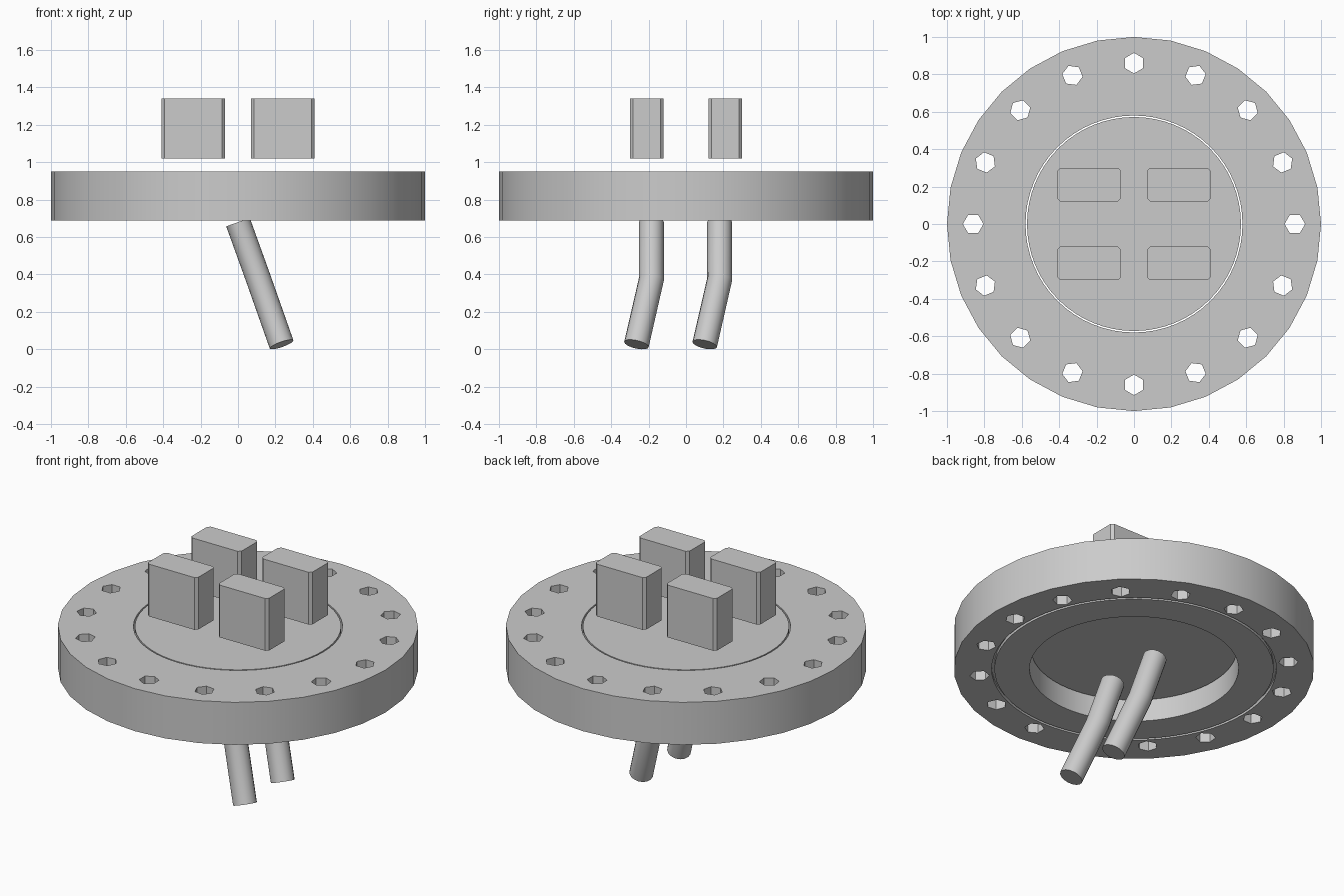
import bpy, bmesh, math
from mathutils import Matrix, Vector

if "Cube" in bpy.data.objects:
    bpy.data.objects.remove(bpy.data.objects["Cube"])

GREY = (0.6, 0.6, 0.6, 1)
grey = bpy.data.materials.new("plain grey")
grey.use_nodes = True
grey.diffuse_color = GREY
grey.node_tree.nodes["Principled BSDF"].inputs["Base Color"].default_value = GREY

BOTTOM, TOP = 0.69, 0.95      # flange faces
BOLTS, BOLT_CIRCLE = 16, 0.86


def add_object(name, bm):
    bmesh.ops.recalc_face_normals(bm, faces=bm.faces)
    mesh = bpy.data.meshes.new(name)
    bm.to_mesh(mesh)
    bm.free()
    mesh.materials.append(grey)
    obj = bpy.data.objects.new(name, mesh)
    bpy.context.collection.objects.link(obj)
    return obj


def add_cylinder(bm, radius, z0, z1, sides, place=Matrix()):
    bmesh.ops.create_cone(bm, cap_ends=True, segments=sides,
                          radius1=radius, radius2=radius, depth=z1 - z0,
                          matrix=place @ Matrix.Translation((0, 0, (z0 + z1) / 2)))


def cylinder(name, radius, z0, z1, sides):
    bm = bmesh.new()
    add_cylinder(bm, radius, z0, z1, sides)
    return add_object(name, bm)


def ring(name, inner, outer, z0, z1, sides):
    bm = bmesh.new()
    profile = [(inner, z0), (outer, z0), (outer, z1), (inner, z1)]
    loops = []
    for i in range(sides):
        a = math.tau * i / sides
        loops.append([bm.verts.new((r * math.cos(a), r * math.sin(a), z))
                      for r, z in profile])
    for i in range(sides):
        a, b = loops[i], loops[(i + 1) % sides]
        for k in range(4):
            n = (k + 1) % 4
            bm.faces.new((a[k], b[k], b[n], a[n]))
    return add_object(name, bm)


def activate(obj):
    bpy.ops.object.select_all(action='DESELECT')
    obj.select_set(True)
    bpy.context.view_layer.objects.active = obj


def cut(obj, cutter):
    activate(obj)
    mod = obj.modifiers.new("cut", 'BOOLEAN')
    mod.operation = 'DIFFERENCE'
    mod.solver = 'EXACT'
    mod.object = cutter
    bpy.ops.object.modifier_apply(modifier=mod.name)
    bpy.data.objects.remove(cutter)


def smooth(obj):
    activate(obj)
    bpy.ops.object.shade_smooth_by_angle(angle=math.radians(30))


# Flange with a central bore, a seal groove underneath and hexagonal bolt holes
flange = ring("flange", 0.58, 1.0, BOTTOM, TOP, 32)
bpy.data.objects.remove(flange)
flange = cylinder("flange", 1.0, BOTTOM, TOP, 32)
cut(flange, cylinder("bore_cutter", 0.58, BOTTOM - 0.1, TOP + 0.1, 64))
cut(flange, ring("groove_cutter", 0.775, 0.79, BOTTOM - 0.05, BOTTOM + 0.02, 64))
bm = bmesh.new()
for i in range(BOLTS):
    place = (Matrix.Rotation(math.tau * i / BOLTS, 4, 'Z')
             @ Matrix.Translation((0, BOLT_CIRCLE, 0)))
    add_cylinder(bm, 0.055, BOTTOM - 0.1, TOP + 0.1, 6, place)
cut(flange, add_object("bolt_hole_cutter", bm))
smooth(flange)

# Central plate, loose in the bore
smooth(cylinder("center_plate", 0.572, 0.82, TOP, 64))

# Four raised blocks with chamfered upright edges
for side, sx in (("left", 1), ("right", -1)):
    for end, sy in (("front", -1), ("back", 1)):
        bm = bmesh.new()
        bmesh.ops.create_cube(bm, size=1, matrix=Matrix.Translation(
            (sx * 0.24, sy * 0.21, 1.18)) @ Matrix.Diagonal((0.34, 0.18, 0.32, 1)))
        upright = [e for e in bm.edges
                   if abs(e.verts[0].co.z - e.verts[1].co.z) > 0.1]
        bmesh.ops.bevel(bm, geom=upright, offset=0.016, segments=1,
                        affect='EDGES')
        add_object(f"{end}_{side}_block", bm)

# Two bent rods hanging below
for name, y in (("front_rod", -0.185), ("back_rod", 0.18)):
    curve = bpy.data.curves.new(name, 'CURVE')
    curve.dimensions = '3D'
    curve.bevel_depth = 0.067
    curve.bevel_resolution = 6
    curve.use_fill_caps = True
    spline = curve.splines.new('POLY')
    path = [(0, 0, 0.68), (0.11, 0, 0.375), (0.233, -0.08, 0.026)]
    spline.points.add(len(path) - 1)
    for point, co in zip(spline.points, path):
        point.co = (*(Vector(co) + Vector((0, y, 0))), 1)
    curve.materials.append(grey)
    rod = bpy.data.objects.new(name, curve)
    bpy.context.collection.objects.link(rod)
    activate(rod)
    bpy.ops.object.convert(target='MESH')
    smooth(bpy.context.view_layer.objects.active)
